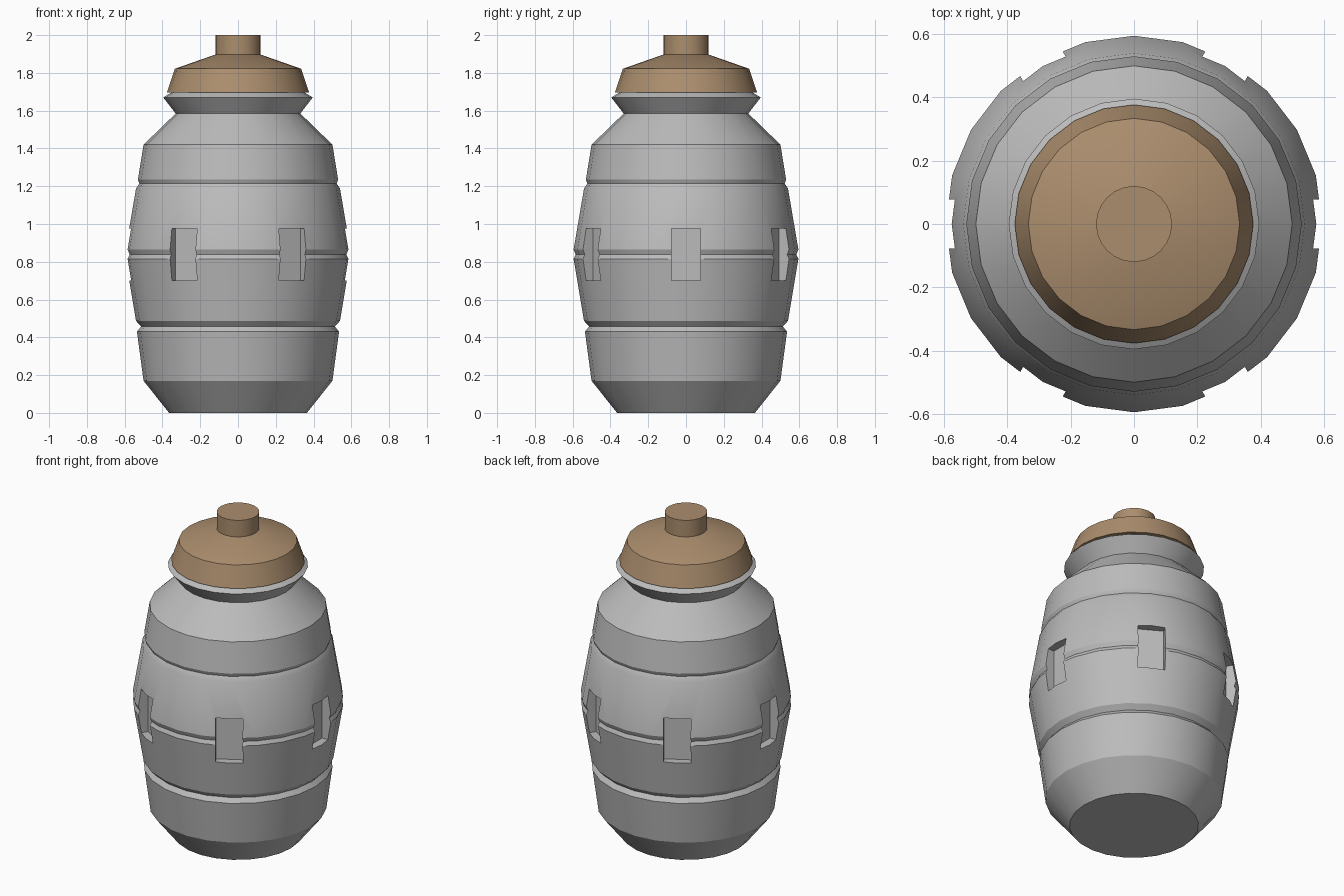
import bpy, bmesh, math
from mathutils import Matrix

if "Cube" in bpy.data.objects:
    bpy.data.objects.remove(bpy.data.objects["Cube"])

SIDES = 24


def material(name, rgb):
    m = bpy.data.materials.new(name)
    m.diffuse_color = (*rgb, 1.0)
    m.use_nodes = True
    m.node_tree.nodes["Principled BSDF"].inputs["Base Color"].default_value = m.diffuse_color
    return m


grey = material("grey_metal", (0.50, 0.50, 0.50))
tan = material("tan_lid", (0.41, 0.27, 0.155))


def lathe(name, profile, mat):
    """Capped solid of revolution from (radius, height) points."""
    bm = bmesh.new()
    rings = []
    for r, z in profile:
        rings.append([bm.verts.new((r * math.cos(2 * math.pi * i / SIDES),
                                    r * math.sin(2 * math.pi * i / SIDES), z))
                      for i in range(SIDES)])
    for a, b in zip(rings, rings[1:]):
        for i in range(SIDES):
            j = (i + 1) % SIDES
            bm.faces.new((a[i], a[j], b[j], b[i]))
    bm.faces.new(rings[0][::-1])
    bm.faces.new(rings[-1])
    bmesh.ops.recalc_face_normals(bm, faces=bm.faces)
    return finish(name, bm, mat)


def finish(name, bm, mat):
    me = bpy.data.meshes.new(name)
    bm.to_mesh(me)
    bm.free()
    me.materials.append(mat)
    ob = bpy.data.objects.new(name, me)
    bpy.context.collection.objects.link(ob)
    return ob


def select(ob):
    bpy.ops.object.select_all(action='DESELECT')
    ob.select_set(True)
    bpy.context.view_layer.objects.active = ob


# Barrel body with band grooves and a flared neck
body = lathe("barrel_body", [
    (0.365, 0.0), (0.50, 0.17), (0.535, 0.43), (0.513, 0.457), (0.54, 0.487),
    (0.595, 0.815), (0.584, 0.838), (0.595, 0.865),
    (0.54, 1.188), (0.522, 1.215), (0.53, 1.235), (0.50, 1.42),
    (0.33, 1.585), (0.396, 1.67), (0.35, 1.698)], grey)

# Six rectangular slots around the waist
bm = bmesh.new()
for k in range(6):
    mat = (Matrix.Rotation(k * math.pi / 3, 4, 'Z')
           @ Matrix.Translation((0.625, 0, 0.8375))
           @ Matrix.Diagonal((0.20, 0.155, 0.275, 1)))
    bmesh.ops.create_cube(bm, size=1, matrix=mat)
cutter = finish("slot_cutter", bm, grey)
cutter.hide_render = True
mod = body.modifiers.new("slots", 'BOOLEAN')
mod.operation = 'DIFFERENCE'
mod.solver = 'EXACT'
mod.object = cutter
select(body)
bpy.ops.object.modifier_apply(modifier=mod.name)
bpy.data.objects.remove(cutter, do_unlink=True)

# Lid and its knob
lid = lathe("lid", [(0.377, 1.695), (0.334, 1.822), (0.12, 1.897)], tan)
knob = lathe("lid_knob", [(0.12, 1.89), (0.12, 2.0)], tan)

for ob in (body, lid, knob):
    select(ob)
    bpy.ops.object.shade_smooth_by_angle(angle=math.radians(30))
